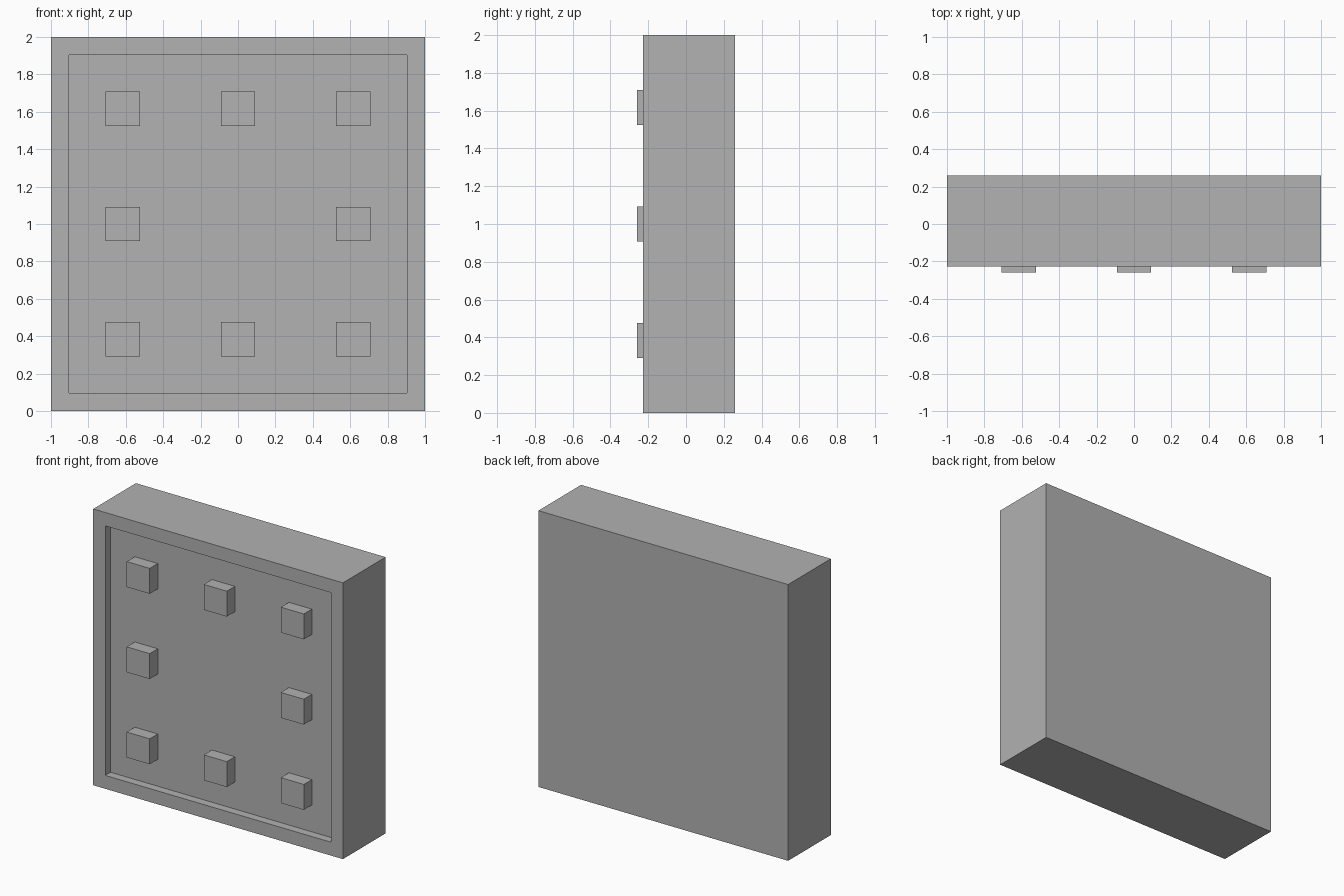
import bpy
import bmesh
from mathutils import Matrix, Vector

if "Cube" in bpy.data.objects:
    bpy.data.objects.remove(bpy.data.objects["Cube"])

grey = bpy.data.materials.new("plain grey")
grey.diffuse_color = (0.445, 0.445, 0.445, 1)
grey.use_nodes = True
grey.node_tree.nodes["Principled BSDF"].inputs["Base Color"].default_value = grey.diffuse_color


def box(name, lo, hi, recess=None):
    """Box between two corners; recess = (border, depth) sinks a panel in the front."""
    lo, hi = Vector(lo), Vector(hi)
    bm = bmesh.new()
    bmesh.ops.create_cube(bm, size=1, matrix=Matrix.Translation((lo + hi) / 2)
                          @ Matrix.Diagonal((*(hi - lo), 1)))
    if recess:
        border, depth = recess
        bm.normal_update()
        front = min(bm.faces, key=lambda f: f.calc_center_median().y)
        bmesh.ops.inset_region(bm, faces=[front], thickness=border)
        # Walls of the recess
        floor = bmesh.ops.extrude_discrete_faces(bm, faces=[front])["faces"][0]
        bmesh.ops.translate(bm, verts=floor.verts, vec=(0, depth, 0))
    bmesh.ops.recalc_face_normals(bm, faces=bm.faces)
    mesh = bpy.data.meshes.new(name)
    bm.to_mesh(mesh)
    bm.free()
    mesh.materials.append(grey)
    obj = bpy.data.objects.new(name, mesh)
    bpy.context.collection.objects.link(obj)


FRONT, BACK = -0.228, 0.26
DEPTH = 0.06

# Slab with a shallow square recess in its front
box("slab", (-1, FRONT, 0), (1, BACK, 2), recess=(0.137, DEPTH))

# Ring of eight studs standing on the recess floor
HALF, STEP = 0.092, 0.617
for row in (-1, 0, 1):
    for col in (-1, 0, 1):
        if row or col:
            x, z = col * STEP, 1 + row * STEP
            box("stud", (x - HALF, -0.26, z - HALF),
                (x + HALF, FRONT + DEPTH, z + HALF))
